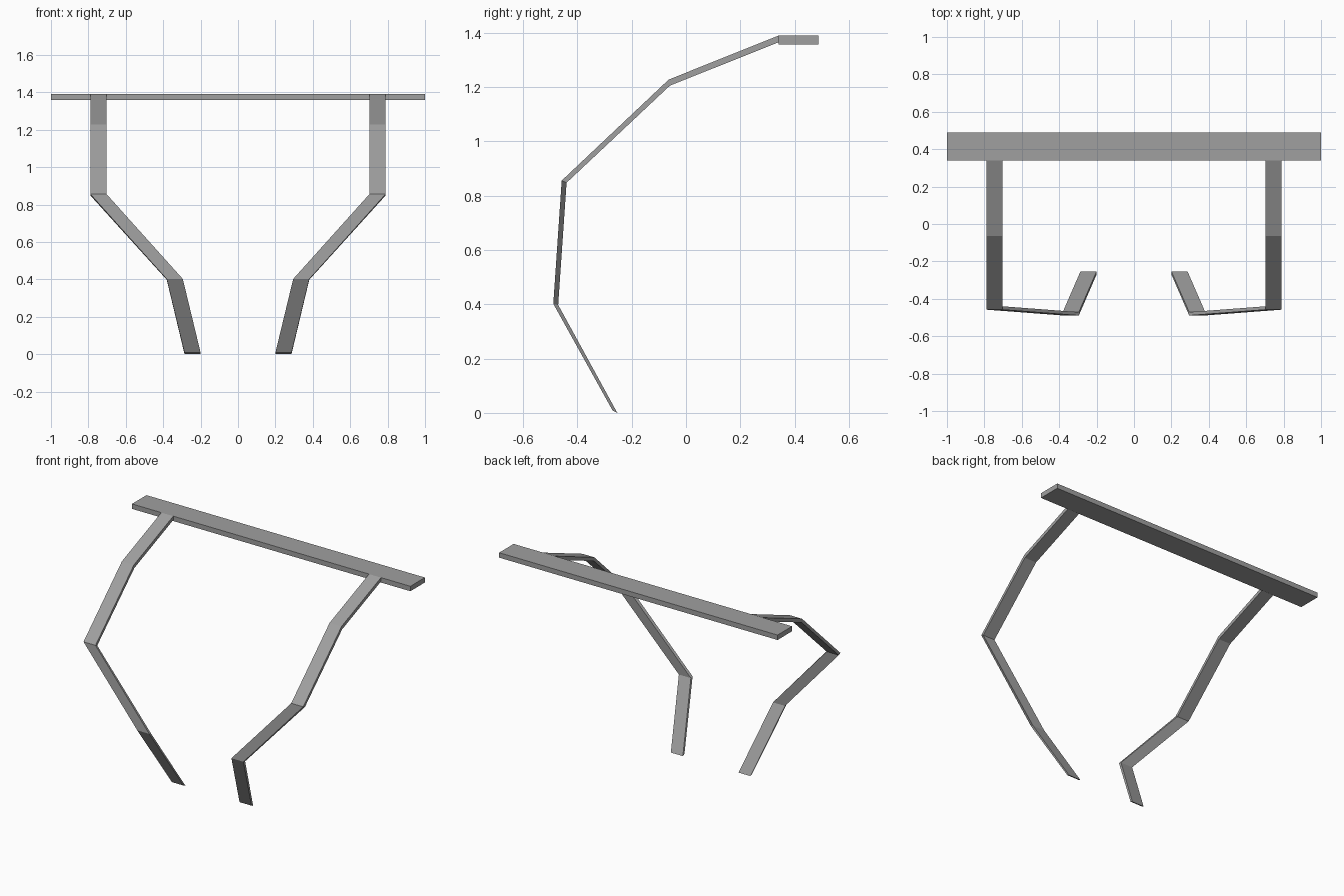
import bpy
import bmesh

cube = bpy.data.objects.get("Cube")
if cube:
    bpy.data.objects.remove(cube, do_unlink=True)

grey = bpy.data.materials.new("mid grey")
grey.use_nodes = True
colour = (0.35, 0.35, 0.35, 1)
grey.diffuse_color = colour
grey.node_tree.nodes["Principled BSDF"].inputs["Base Color"].default_value = colour


def loft(name, rings):
    """Skin four-cornered sections into a closed flat-sided strip."""
    bm = bmesh.new()
    loops = [[bm.verts.new(p) for p in ring] for ring in rings]
    for a, b in zip(loops, loops[1:]):
        for i in range(4):
            j = (i + 1) % 4
            bm.faces.new((a[i], a[j], b[j], b[i]))
    bm.faces.new(loops[0])
    bm.faces.new(loops[-1])
    bmesh.ops.recalc_face_normals(bm, faces=bm.faces)
    mesh = bpy.data.meshes.new(name)
    bm.to_mesh(mesh)
    bm.free()
    mesh.materials.append(grey)
    obj = bpy.data.objects.new(name, mesh)
    bpy.context.collection.objects.link(obj)
    return obj


# Crossbar
def bar_end(x):
    return [(x, 0.34, 1.358), (x, 0.489, 1.358), (x, 0.489, 1.39), (x, 0.34, 1.39)]


loft("crossbar", [bar_end(-1), bar_end(1)])

# Bent arms: inner x, then outer-face (y, z) and inner-face (y, z) at each bend
WIDTH = 0.086
bends = [
    (0.20, (-0.27, 0.008), (-0.253, 0)),
    (0.295, (-0.489, 0.402), (-0.471, 0.398)),
    (0.703, (-0.458, 0.856), (-0.44, 0.848)),
    (0.703, (-0.064, 1.228), (-0.059, 1.206)),
    (0.703, (0.34, 1.39), (0.34, 1.365)),
]
for side, sign in (("left", 1), ("right", -1)):
    rings = []
    for x, outer, inner in bends:
        near, far = sign * x, sign * (x + WIDTH)
        rings.append([(near, *outer), (far, *outer), (far, *inner), (near, *inner)])
    loft(side + "_arm", rings)
